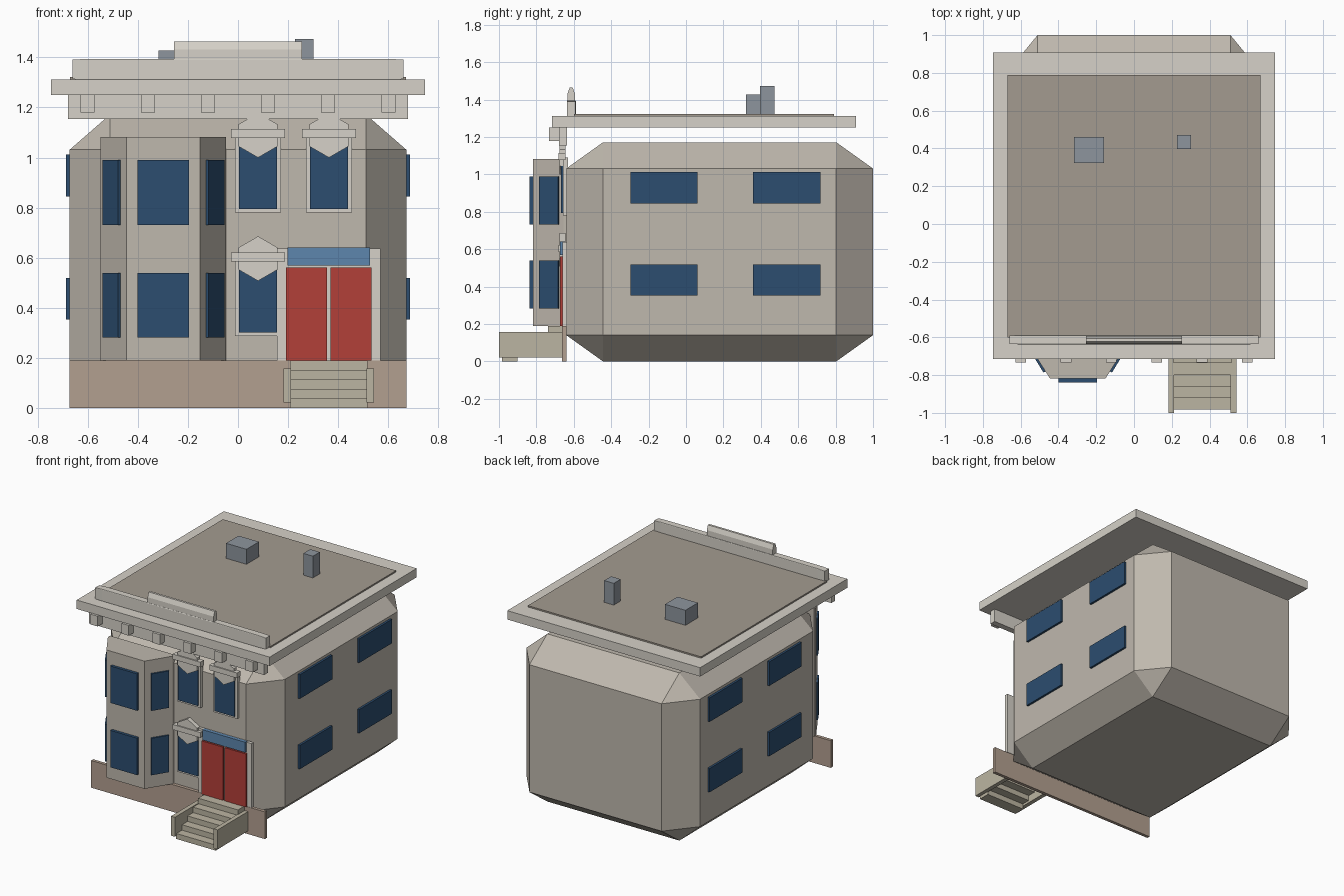
import bpy, bmesh, math
from mathutils import Matrix, Vector

if "Cube" in bpy.data.objects:
    bpy.data.objects.remove(bpy.data.objects["Cube"])


def material(name, r, g, b):
    m = bpy.data.materials.new(name)
    m.diffuse_color = (r, g, b, 1)
    m.use_nodes = True
    m.node_tree.nodes["Principled BSDF"].inputs["Base Color"].default_value = m.diffuse_color
    return m


STONE = material("stone", 0.52, 0.48, 0.42)
TRIM = material("trim", 0.67, 0.64, 0.58)
BASE = material("base_stone", 0.45, 0.35, 0.28)
ROOF = material("roofing", 0.37, 0.33, 0.28)
STEP = material("step_stone", 0.50, 0.46, 0.36)
GLASS = material("glass", 0.025, 0.075, 0.16)
TRANSOM = material("transom_glass", 0.11, 0.24, 0.42)
RED = material("door_red", 0.45, 0.05, 0.04)
METAL = material("metal", 0.27, 0.30, 0.34)


def finish(name, bm, mat):
    bmesh.ops.recalc_face_normals(bm, faces=bm.faces[:])
    me = bpy.data.meshes.new(name)
    bm.to_mesh(me)
    bm.free()
    me.materials.append(mat)
    ob = bpy.data.objects.new(name, me)
    bpy.context.collection.objects.link(ob)
    return ob


def box(name, x, y, z, mat, bevel=0.0, turn=0.0):
    """Box from (min, max) ranges; bevel is a fraction of each side."""
    bm = bmesh.new()
    bmesh.ops.create_cube(bm, size=1)
    if bevel:
        bmesh.ops.bevel(bm, geom=bm.edges[:], offset=bevel, segments=1,
                        profile=0.5, affect='EDGES')
    size = [r[1] - r[0] for r in (x, y, z)]
    mid = Vector([(r[0] + r[1]) / 2 for r in (x, y, z)])
    bmesh.ops.transform(bm, verts=bm.verts[:], matrix=Matrix.Translation(mid)
                        @ Matrix.Rotation(turn, 4, 'Z') @ Matrix.Diagonal((*size, 1)))
    return finish(name, bm, mat)


def prism(name, points, direction, mat):
    """Extrude a closed outline along a direction."""
    bm = bmesh.new()
    face = bm.faces.new([bm.verts.new(p) for p in points])
    new = bmesh.ops.extrude_face_region(bm, geom=[face], use_keep_orig=True)["geom"]
    bmesh.ops.translate(bm, vec=direction,
                        verts=[v for v in new if isinstance(v, bmesh.types.BMVert)])
    return finish(name, bm, mat)


# Main body with chamfered edges, and the front base plate
box("body", (-0.672, 0.672), (-0.64, 1.0), (0, 1.172), STONE, bevel=0.12)
box("base_plate", (-0.672, 0.672), (-0.663, -0.64), (0, 0.19), BASE)

# Roof slab, roofing sheet and roof boxes
box("roof_slab", (-0.746, 0.746), (-0.716, 0.909), (1.25, 1.312), TRIM)
box("roof_sheet", (-0.67, 0.67), (-0.6, 0.79), (1.31, 1.322), ROOF)
box("roof_vent", (-0.318, -0.16), (0.322, 0.46), (1.31, 1.427), METAL)
box("chimney", (0.228, 0.302), (0.396, 0.472), (1.31, 1.474), METAL)

# Parapet with pointed centre crest
box("parapet", (-0.66, 0.66), (-0.637, -0.588), (1.31, 1.394), TRIM, bevel=0.04)
crest = [(-0.634, 1.39), (-0.594, 1.39), (-0.594, 1.432), (-0.606, 1.464),
         (-0.622, 1.464), (-0.634, 1.432)]
prism("parapet_crest", [(-0.255, y, z) for y, z in crest], (0.51, 0, 0), TRIM)

# Frieze and brackets
box("frieze", (-0.678, 0.678), (-0.68, -0.637), (1.155, 1.25), TRIM)
for i in range(6):
    cx = -0.6 + 0.24 * i
    box("bracket", (cx - 0.028, cx + 0.028), (-0.733, -0.67), (1.18, 1.252), TRIM)

# Bay and its windows on two storeys
BAY_X = -0.298
bay = [(-0.25, -0.63), (-0.25, -0.655), (-0.147, -0.818), (0.147, -0.818),
       (0.25, -0.655), (0.25, -0.63)]
prism("bay", [(BAY_X + x, y, 0.19) for x, y in bay], (0, 0, 0.893), STONE)
for z in ((0.282, 0.54), (0.732, 0.99)):
    box("bay_front_window", (-0.401, -0.195), (-0.838, -0.81), z, GLASS)
    for s in (-1, 1):
        cx = BAY_X + s * 0.203
        box("bay_side_window", (cx - 0.06, cx + 0.06), (-0.741, -0.719), z, GLASS,
            turn=s * math.radians(58.5))

# Side windows
for s in (-1, 1):
    for y in ((-0.297, 0.061), (0.358, 0.719)):
        for z in ((0.353, 0.519), (0.845, 1.013)):
            box("side_window", sorted((s * 0.66, s * 0.687)), y, z, GLASS)

# Front windows: surround, pane, hexagonal pediment and hood
for cx, z0 in ((0.08, 0.288), (0.08, 0.78), (0.363, 0.78)):
    box("window_surround", (cx - 0.092, cx + 0.092), (-0.658, -0.63),
        (z0, z0 + 0.31), TRIM)
    box("window_pane", (cx - 0.076, cx + 0.076), (-0.667, -0.65),
        (z0 + 0.014, z0 + 0.27), GLASS)
    zc = z0 + 0.309
    hexagon = [(cx + 0.089 * math.sin(math.pi / 3 * k), -0.675,
                zc + 0.089 * math.cos(math.pi / 3 * k)) for k in range(6)]
    prism("pediment", hexagon, (0, 0.03, 0), TRIM)
    box("window_hood", (cx - 0.107, cx + 0.107), (-0.683, -0.645),
        (z0 + 0.298, z0 + 0.334), TRIM)

# Entrance: surround, double doors, transom
box("door_surround", (0.156, 0.568), (-0.661, -0.637), (0.19, 0.638), TRIM)
for x in ((0.191, 0.355), (0.369, 0.533)):
    box("door", x, (-0.674, -0.65), (0.19, 0.562), RED)
box("transom", (0.197, 0.527), (-0.674, -0.65), (0.57, 0.642), TRANSOM)

# Stoop: five separate treads between two cheek walls
for i in range(5):
    y = -0.983 + 0.0615 * i
    box("step", (0.208, 0.516), (y, y + 0.082), (0.038 * i, 0.038 * (i + 1)), STEP)
for x in ((0.182, 0.212), (0.512, 0.542)):
    box("cheek_wall", x, (-1.0, -0.65), (0.022, 0.158), STEP)
